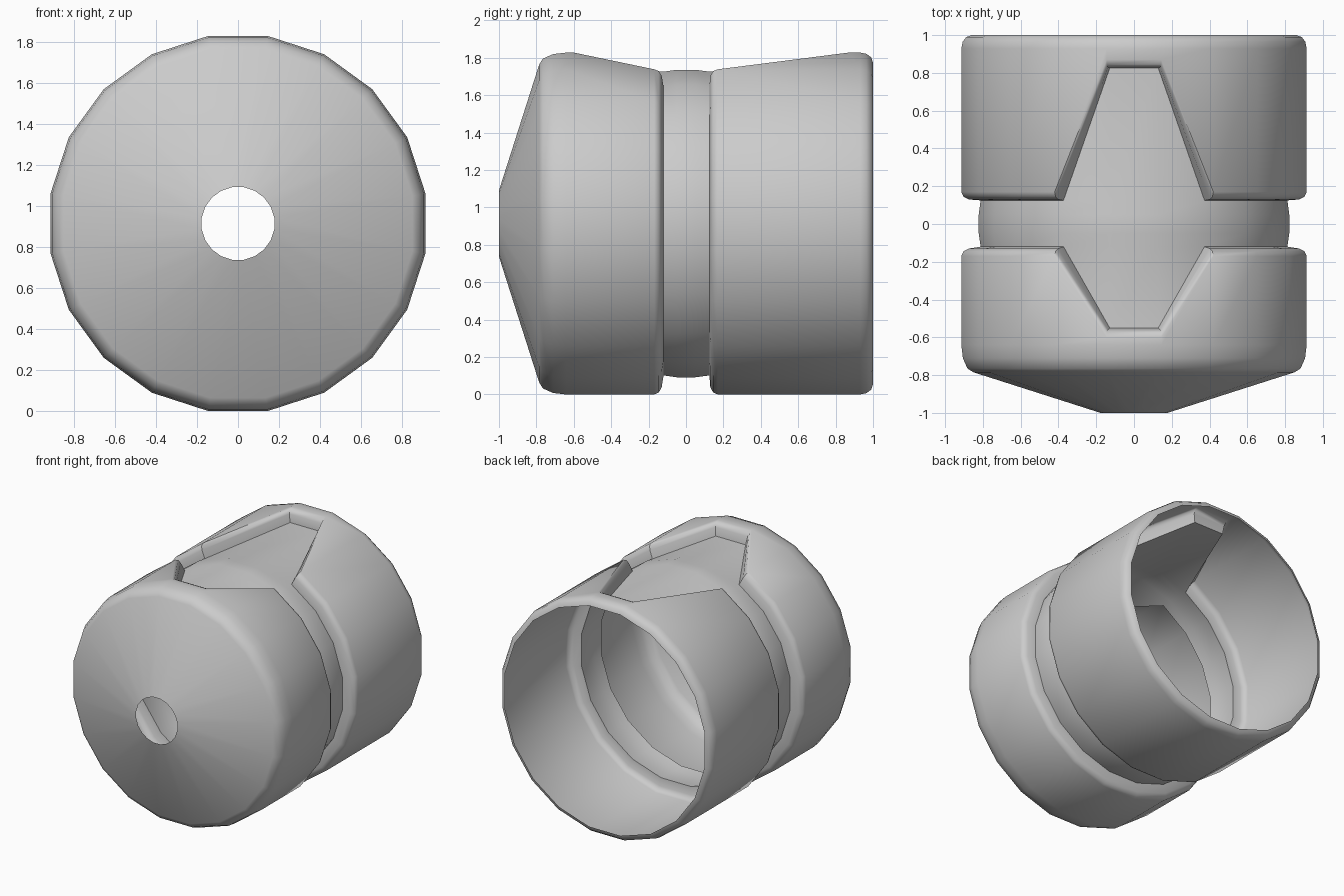
import bpy, bmesh, math

if "Cube" in bpy.data.objects:
    bpy.data.objects.remove(bpy.data.objects["Cube"])

SIDES = 20
CENTRE_Z = 0.914
FLAT = math.cos(math.pi / SIDES)

# Shell profile: (y, radius to flat, slide of the point on the two top corners)
FRONT, REAR = -0.43, 0.70
PROFILE = [
    # cone nose and rounded shoulder
    (-1.0, 0.177, 0), (-0.785, 0.85, 0), (-0.765, 0.882, 0),
    (-0.71, 0.906, 0), (-0.64, 0.914, 0),
    # front lip of the groove
    (-0.17, 0.914, FRONT), (-0.145, 0.903, FRONT),
    (-0.13, 0.875, FRONT), (-0.12, 0.812, FRONT),
    # slightly bulged groove floor
    (-0.12, 0.812, 0), (-0.05, 0.822, 0), (0.05, 0.822, 0), (0.125, 0.812, 0),
    # rear lip of the groove
    (0.125, 0.812, REAR), (0.13, 0.875, REAR),
    (0.145, 0.903, REAR), (0.17, 0.914, REAR),
    # rounded open rear rim
    (0.93, 0.914, 0), (0.965, 0.907, 0), (0.99, 0.888, 0), (1.0, 0.86, 0),
]

bm = bmesh.new()
rings = []
for y, r, slide in PROFILE:
    ring = []
    for k in range(SIDES):
        # corners 0 and SIDES-1 straddle the top, where the groove widens to a recess
        a = (k + 0.5) * 2 * math.pi / SIDES
        dy = slide if k in (0, SIDES - 1) else 0
        ring.append(bm.verts.new((r / FLAT * math.sin(a), y + dy,
                                  CENTRE_Z + r / FLAT * math.cos(a))))
    rings.append(ring)

# Skin the rings, leaving both ends open
for a, b in zip(rings, rings[1:]):
    for k in range(SIDES):
        n = (k + 1) % SIDES
        bm.faces.new((a[k], a[n], b[n], b[k]))
bmesh.ops.remove_doubles(bm, verts=bm.verts, dist=0.0005)
bmesh.ops.recalc_face_normals(bm, faces=bm.faces)

# Make sure the shell faces outward
nose = min(bm.faces, key=lambda f: f.calc_center_median().y)
if nose.normal.y > 0:
    bmesh.ops.reverse_faces(bm, faces=bm.faces)

mesh = bpy.data.meshes.new("grooved_shell")
bm.to_mesh(mesh)
bm.free()
shell = bpy.data.objects.new("grooved_shell", mesh)
bpy.context.collection.objects.link(shell)
bpy.context.view_layer.objects.active = shell
shell.select_set(True)
bpy.ops.object.shade_smooth_by_angle(angle=math.radians(40))
